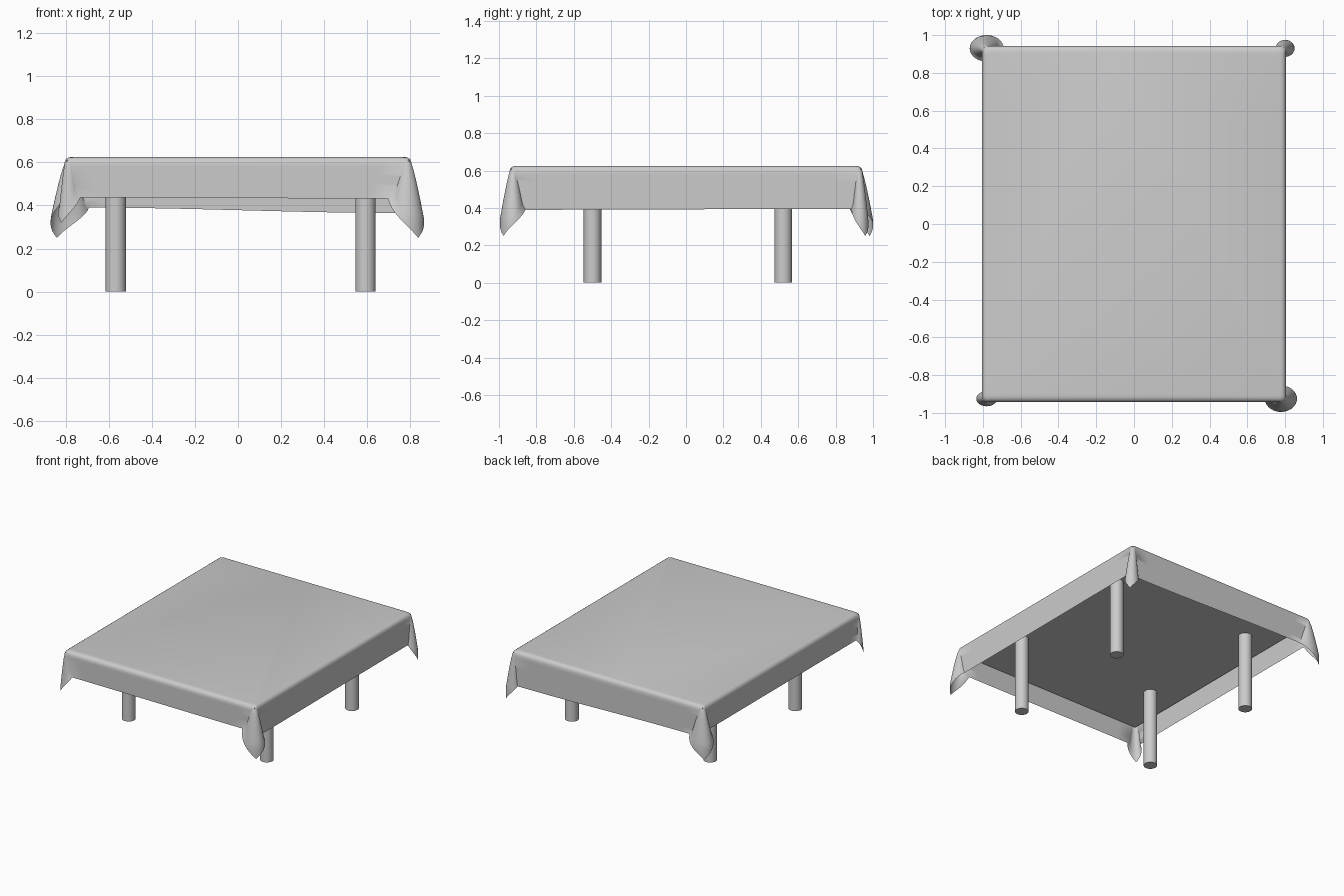
import bpy, bmesh, math
from mathutils import Vector

if "Cube" in bpy.data.objects:
    bpy.data.objects.remove(bpy.data.objects["Cube"])

HX, HY = 0.805, 0.943      # cloth half sizes where it hangs
EDGE_R = 0.025             # rounding of the cloth outline at the corners
Z_TOP, Z_EDGE = 0.625, 0.598


def smooth(ob, angle=40):
    bpy.ops.object.select_all(action='DESELECT')
    ob.select_set(True)
    bpy.context.view_layer.objects.active = ob
    bpy.ops.object.shade_smooth_by_angle(angle=math.radians(angle))


# Table slab hidden under the cloth
bpy.ops.mesh.primitive_cube_add(size=1, location=(0, 0, 0.595))
slab = bpy.context.object
slab.name = "table_top"
slab.scale = (1.59, 1.87, 0.03)
bpy.ops.object.transform_apply(location=False, rotation=False, scale=True)

# Four round legs
for fb, y in (("front", -0.50), ("back", 0.52)):
    for lr, x in (("left", -0.567), ("right", 0.592)):
        bpy.ops.mesh.primitive_cylinder_add(vertices=32, radius=0.047, depth=0.582,
                                            location=(x, y, 0.291))
        leg = bpy.context.object
        leg.name = f"{fb}_{lr}_leg"
        smooth(leg)

# Corner folds, counter-clockwise:
# sign x, sign y, outermost |x|, outermost |y|, fold radii, hem tip height
corners = [
    (1, 1, 0.850, 0.975, 0.050, 0.045, 0.25),
    (-1, 1, 0.870, 1.000, 0.090, 0.070, 0.25),
    (-1, -1, 0.835, 0.965, 0.055, 0.040, 0.32),
    (1, -1, 0.863, 0.995, 0.085, 0.070, 0.25),
]
# Hem height at start and end of the side following each corner
sides = [(0.365, 0.39), (0.43, 0.43), (0.438, 0.432), (0.39, 0.395)]


def corner_samples(i, n=20):
    """Pairs of (top outline point, hem point) around one corner fold."""
    sx, sy, ux, uy, rx, ry, tip = corners[i]
    cx, cy = ux - rx, uy - ry
    a0 = -math.acos(max(-1, min(1, (HX - cx) / rx)))
    a1 = math.pi / 2 + math.acos(max(-1, min(1, (HY - cy) / ry)))
    z_in, z_out = sides[i - 1][1], sides[i][0]
    out = []
    for k in range(n + 1):
        t = k / n
        s = t if sx * sy > 0 else 1 - t
        a = a0 + (a1 - a0) * s
        b = math.pi / 2 * s
        top = Vector((sx * (HX - EDGE_R + EDGE_R * math.cos(b)),
                      sy * (HY - EDGE_R + EDGE_R * math.sin(b)), Z_EDGE))
        f = 1 - abs(2 * t - 1)
        z = (z_in + (z_out - z_in) * t) * (1 - f) + tip * f
        hem = Vector((sx * (cx + rx * math.cos(a)), sy * (cy + ry * math.sin(a)), z))
        out.append((top, hem))
    return out


# Full outline: corner folds joined by straight sides
loops = [corner_samples(i) for i in range(4)]
outline = []
for i in range(4):
    outline += loops[i]
    (ta, ha), (tb, hb) = loops[i][-1], loops[(i + 1) % 4][0]
    for k in range(1, 14):
        t = k / 14
        e = t * t * (3 - 2 * t)
        hem = ha.lerp(hb, t)
        hem.z = ha.z + (hb.z - ha.z) * e
        outline.append((ta.lerp(tb, t), hem))

# Tablecloth: flat top, rounded edge, hanging skirt
bm = bmesh.new()
rings = []
for inset, z in ((0.03, Z_TOP), (0.017, Z_TOP - 0.003), (0.006, Z_TOP - 0.011)):
    rings.append([bm.verts.new((p.x * (1 - inset / HX), p.y * (1 - inset / HY), z))
                  for p, h in outline])
ROWS = 10
for r in range(ROWS + 1):
    v = r / ROWS
    ring = []
    for p, h in outline:
        z = p.z + (h.z - p.z) * v
        drop = max(0.0, min(1.0, (Z_EDGE - z) / 0.26))
        q = p.lerp(h, max(drop ** 0.8, v * v))
        ring.append(bm.verts.new((q.x, q.y, z)))
    rings.append(ring)
n = len(outline)
bm.faces.new(rings[0])
for a, b in zip(rings, rings[1:]):
    for k in range(n):
        m = (k + 1) % n
        bm.faces.new((a[k], b[k], b[m], a[m]))
bmesh.ops.recalc_face_normals(bm, faces=bm.faces)
mesh = bpy.data.meshes.new("tablecloth")
bm.to_mesh(mesh)
bm.free()
cloth = bpy.data.objects.new("tablecloth", mesh)
bpy.context.collection.objects.link(cloth)
smooth(cloth, 50)
